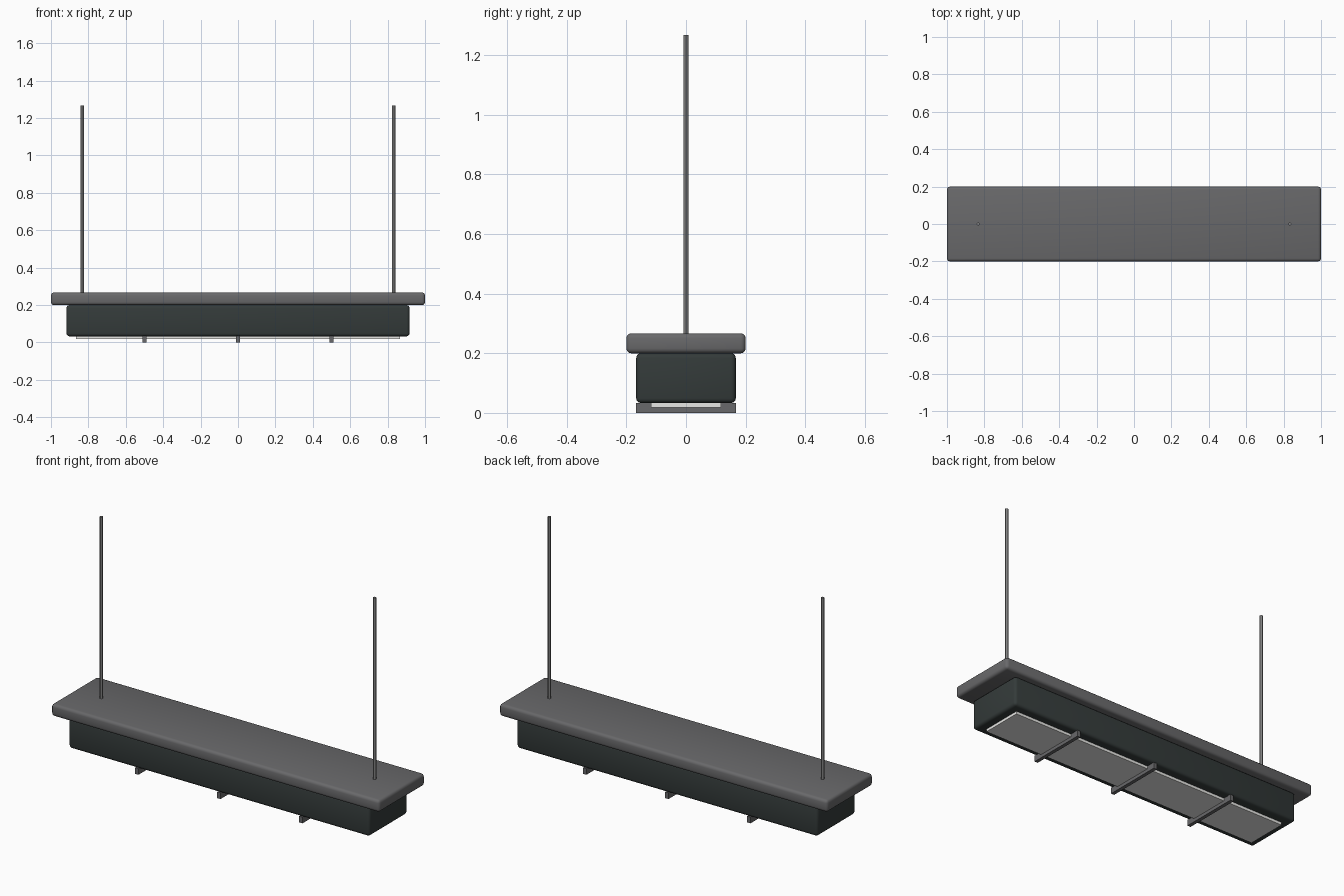
import bpy

if "Cube" in bpy.data.objects:
    bpy.data.objects.remove(bpy.data.objects["Cube"])


def material(name, rgb):
    m = bpy.data.materials.new(name)
    m.diffuse_color = (*rgb, 1)
    m.use_nodes = True
    m.node_tree.nodes["Principled BSDF"].inputs["Base Color"].default_value = m.diffuse_color
    return m


GREY = material("warm grey", (0.14, 0.14, 0.145))
DARK = material("dark slate", (0.034, 0.043, 0.042))
WHITE = material("diffuser white", (0.8, 0.8, 0.78))
STEEL = material("rod steel", (0.22, 0.22, 0.22))


def finish(ob, name, mat):
    ob.name = name
    ob.data.materials.append(mat)
    return ob


def box(name, x, half_x, half_y, z0, z1, mat, bevel=0):
    bpy.ops.mesh.primitive_cube_add(size=2, location=(x, 0, (z0 + z1) / 2))
    ob = bpy.context.object
    ob.scale = (half_x, half_y, (z1 - z0) / 2)
    bpy.ops.object.transform_apply(location=False, rotation=False, scale=True)
    if bevel:
        mod = ob.modifiers.new("rounded edges", 'BEVEL')
        mod.width = bevel
        mod.segments = 3
        bpy.ops.object.modifier_apply(modifier=mod.name)
        bpy.ops.object.shade_smooth_by_angle()
    return finish(ob, name, mat)


# Lamp housing
box("top_plate", 0, 1.0, 0.2, 0.2, 0.267, GREY, 0.016)
box("lamp_body", 0, 0.917, 0.167, 0.033, 0.2, DARK, 0.016)
box("diffuser_panel", 0, 0.867, 0.117, 0.018, 0.036, WHITE)

# Cross bars under the diffuser
for i, x in enumerate((-0.5, 0, 0.5)):
    box(f"cross_bar_{i + 1}", x, 0.01, 0.167, 0, 0.034, GREY)

# Hanging rods
for side, x in (("left", -0.833), ("right", 0.833)):
    bpy.ops.mesh.primitive_cylinder_add(vertices=12, radius=0.0085, depth=1.007,
                                        location=(x, 0, 0.7635))
    bpy.ops.object.shade_smooth_by_angle()
    finish(bpy.context.object, f"{side}_rod", STEEL)
